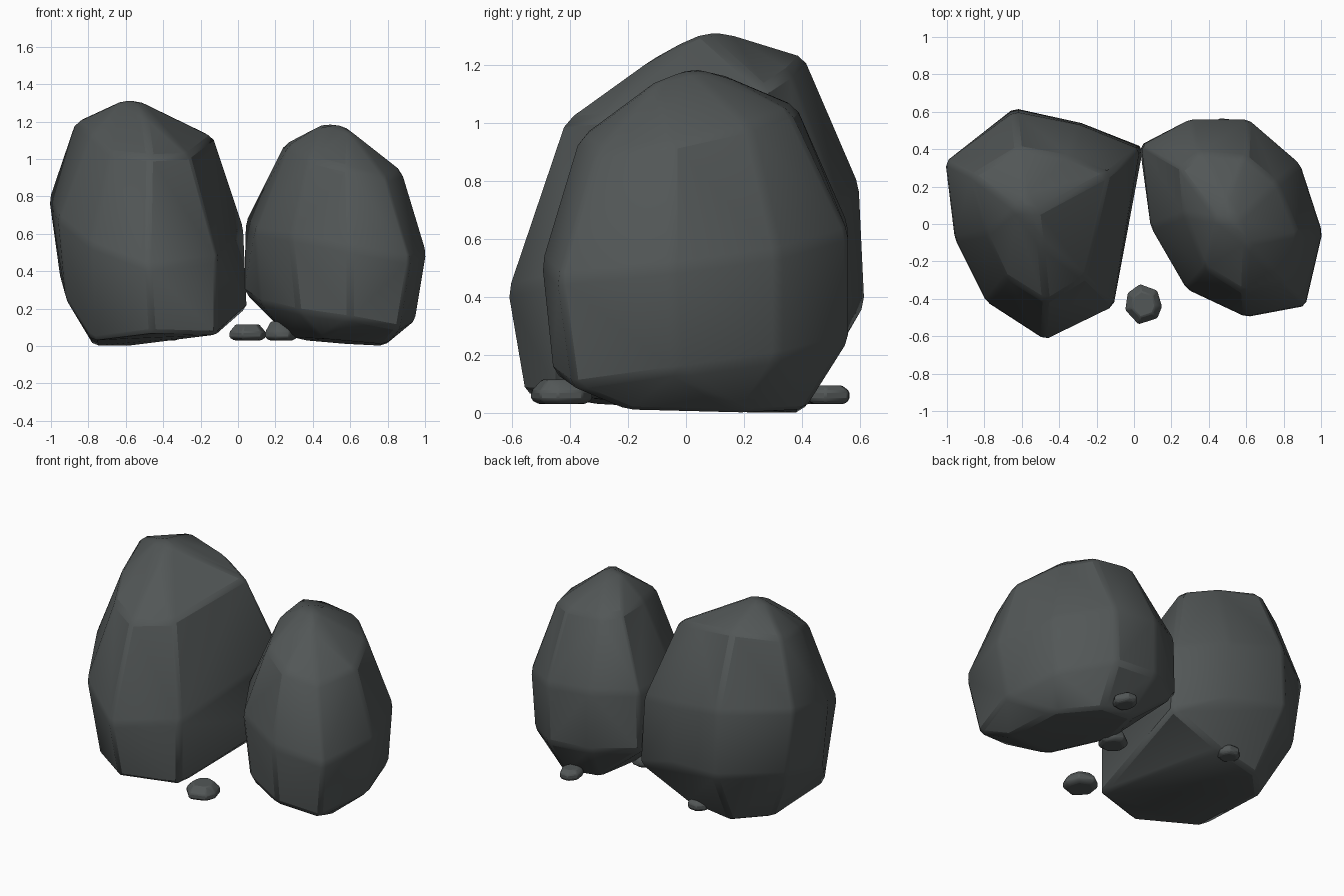
import bpy, bmesh, math, random
from mathutils import Vector

random.seed(4)
stone = bpy.data.materials.new("dark grey stone")
stone.diffuse_color = (0.085, 0.095, 0.095, 1)


def rock(name, pts, bevel):
    """Convex faceted stone with softened edges."""
    bm = bmesh.new()
    for p in pts:
        bm.verts.new(p)
    res = bmesh.ops.convex_hull(bm, input=bm.verts[:])
    loose = [v for v in bm.verts if not v.link_faces]
    bmesh.ops.delete(bm, geom=loose, context='VERTS')
    bmesh.ops.dissolve_limit(bm, angle_limit=math.radians(4),
                             verts=bm.verts[:], edges=bm.edges[:])
    bmesh.ops.recalc_face_normals(bm, faces=bm.faces[:])
    me = bpy.data.meshes.new(name)
    bm.to_mesh(me)
    bm.free()
    me.materials.append(stone)
    ob = bpy.data.objects.new(name, me)
    bpy.context.collection.objects.link(ob)
    mod = ob.modifiers.new("soft edges", 'BEVEL')
    mod.width = bevel
    mod.segments = 1
    mod.limit_method = 'ANGLE'
    mod.angle_limit = math.radians(12)
    bpy.context.view_layer.objects.active = ob
    ob.select_set(True)
    bpy.ops.object.shade_smooth_by_angle(angle=math.radians(30))
    ob.select_set(False)
    return ob


# Left boulder: crown, shoulder, waist, lower and bottom rings
rock("left_boulder", [
    (-.63, .08, 1.31), (-.52, .06, 1.31), (-.58, .15, 1.31), (-.5, -.1, 1.24),
    (-.87, .26, 1.2), (-.79, -.05, 1.13), (-.68, -.29, 1.03), (-.47, -.42, 1.01),
    (-.26, -.29, 1.02), (-.13, .27, 1.12), (-.34, .36, 1.18), (-.62, .41, 1.23),
    (-1.01, .33, .79), (-.96, -.08, .68), (-.79, -.42, .54), (-.48, -.62, .42),
    (-.11, -.44, .46), (.03, .40, .64), (-.29, .53, .72), (-.64, .60, .79),
    (-.95, .32, .36), (-.92, -.08, .25), (-.64, .62, .38), (-.28, .54, .33),
    (.05, .41, .2),
    (-.77, .22, 0), (-.6, .4, 0), (-.78, -.3, .03), (-.46, -.56, .07),
    (-.11, -.44, .06), (-.3, .42, .05)], .022)

# Right boulder
rock("right_boulder", [
    (.46, .02, 1.19), (.56, .02, 1.18), (.5, .12, 1.17), (.6, -.1, 1.15),
    (.25, .3, 1.08), (.27, .05, 1.07), (.38, -.24, 1.0), (.59, -.37, .95),
    (.79, -.31, .9), (.88, -.05, .93), (.77, .22, .99), (.6, .36, 1.04), (.35, .38, 1.06),
    (.04, .42, .66), (.09, -.02, .61), (.28, -.35, .58), (.6, -.5, .52),
    (.92, -.44, .46), (1.01, -.05, .5), (.89, .32, .55), (.61, .56, .62), (.3, .56, .65),
    (.03, .42, .29), (.12, -.02, .23), (.32, -.33, .18), (.6, -.46, .14),
    (.86, -.39, .09), (.95, -.03, .14), (.86, .32, .19), (.6, .56, .25), (.3, .56, .27),
    (.27, .1, .05), (.45, -.25, .04), (.79, -.2, .01), (.78, .2, 0), (.58, .41, .01),
    (.35, .4, .03)], .022)

# Flat pebbles around the foot: centre, half sizes, top height
for name, x, y, rx, ry, top in [
        ("front_pebble", .05, -.43, .1, .11, .115),
        ("middle_pebble", .23, .08, .09, .09, .13),
        ("back_right_pebble", .48, .49, .07, .08, .095),
        ("back_left_pebble", -.38, .41, .07, .07, .095)]:
    pts = []
    for i in range(7):
        a = math.tau * i / 7 + random.uniform(-.2, .2)
        for s, z in ((.75, .03), (1, .045), (1, .075), (.65, top)):
            pts.append((x + rx * s * math.cos(a), y + ry * s * math.sin(a), z))
    rock(name, pts, .006)
